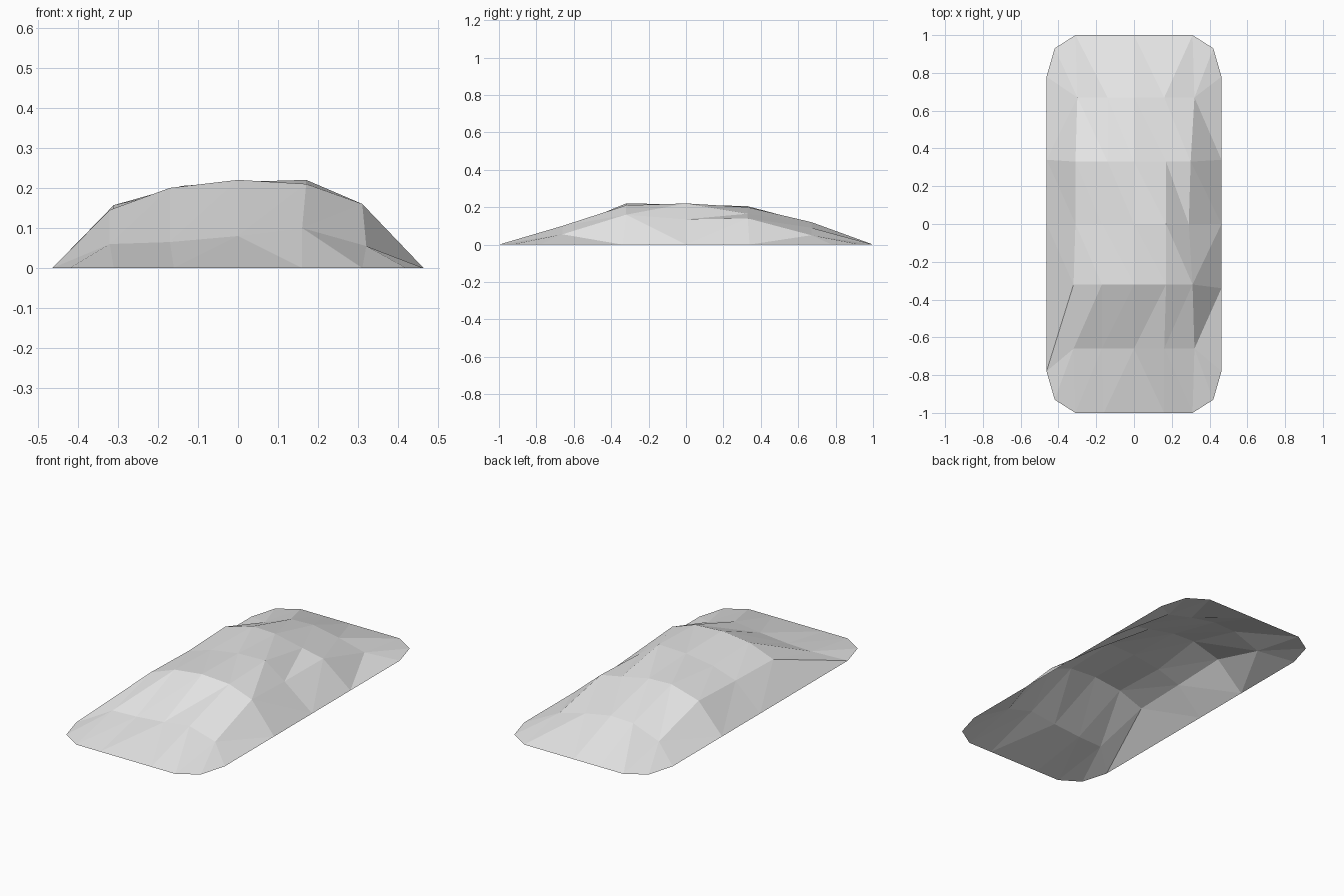
import bpy
import bmesh

# Remove the default object only
default_cube = bpy.data.objects.get("Cube")
if default_cube:
    bpy.data.objects.remove(default_cube, do_unlink=True)

# Single matte grey for the whole mound
grey = bpy.data.materials.new("plain_grey")
grey.use_nodes = True
grey_value = (0.8, 0.8, 0.8, 1.0)
grey.diffuse_color = grey_value
for node in grey.node_tree.nodes:
    if node.type == "BSDF_PRINCIPLED":
        node.inputs["Base Color"].default_value = grey_value

# Inner cross-sections, front to back: (y, x stations, heights)
SECTIONS = [
    (-.66, (-.32, -.17, 0, .16, .32), (.06, .065, .08, .10, .055)),
    (-.32, (-.32, -.17, 0, .17, .31), (.145, .20, .22, .21, .16)),
    (.00, (-.31, -.17, 0, .17, .29), (.145, .19, .215, .22, .135)),
    (.33, (-.31, -.14, 0, .17, .30), (.157, .205, .20, .165, .14)),
    (.67, (-.30, -.14, 0, .16, .32), (.055, .115, .12, .09, .05)),
]
# Outline on the ground: end stations, side stations, clipped corners
END_X = (-.31, -.16, 0, .16, .31)
SIDE_Y = (-.78, -.34, 0, .34, .78)
HALF_WIDTH = .463
CORNER_X, CORNER_Y = .42, .93

# Direction in which each quad is folded, one string per strip, front to back
FOLDS = [
    "//////".replace("//////", "///\\\\\\"),
    "//////",
    "\\\\\\\\\\/",
    "\\\\\\\\\\\\",
    "/\\\\\\\\\\",
    "\\\\\\\\//",
]


def end_row(side):
    """Ground-level row that closes the front (-1) or back (+1)."""
    corner_y = side * CORNER_Y
    middle = [(x, side, 0) for x in END_X]
    return [(-CORNER_X, corner_y, 0)] + middle + [(CORNER_X, corner_y, 0)]


def inner_row(section, side_y):
    """Raised row with both ends on the ground outline."""
    y, stations, heights = section
    middle = [(x, y, z) for x, z in zip(stations, heights)]
    return [(-HALF_WIDTH, side_y, 0)] + middle + [(HALF_WIDTH, side_y, 0)]


rows = [end_row(-1)]
rows += [inner_row(section, y) for section, y in zip(SECTIONS, SIDE_Y)]
rows.append(end_row(1))

# Open faceted sheet, each quad folded into two triangles
bm = bmesh.new()
grid = [[bm.verts.new(point) for point in row] for row in rows]
for r, folds in enumerate(FOLDS):
    for c, fold in enumerate(folds):
        a, b = grid[r][c], grid[r][c + 1]
        d, e = grid[r + 1][c], grid[r + 1][c + 1]
        if fold == "/":
            triangles = ((a, b, e), (a, e, d))
        else:
            triangles = ((a, b, d), (b, e, d))
        for triangle in triangles:
            bm.faces.new(triangle).smooth = False

mesh = bpy.data.meshes.new("mound")
bm.to_mesh(mesh)
bm.free()
mesh.materials.append(grey)
mound = bpy.data.objects.new("mound", mesh)
bpy.context.collection.objects.link(mound)
